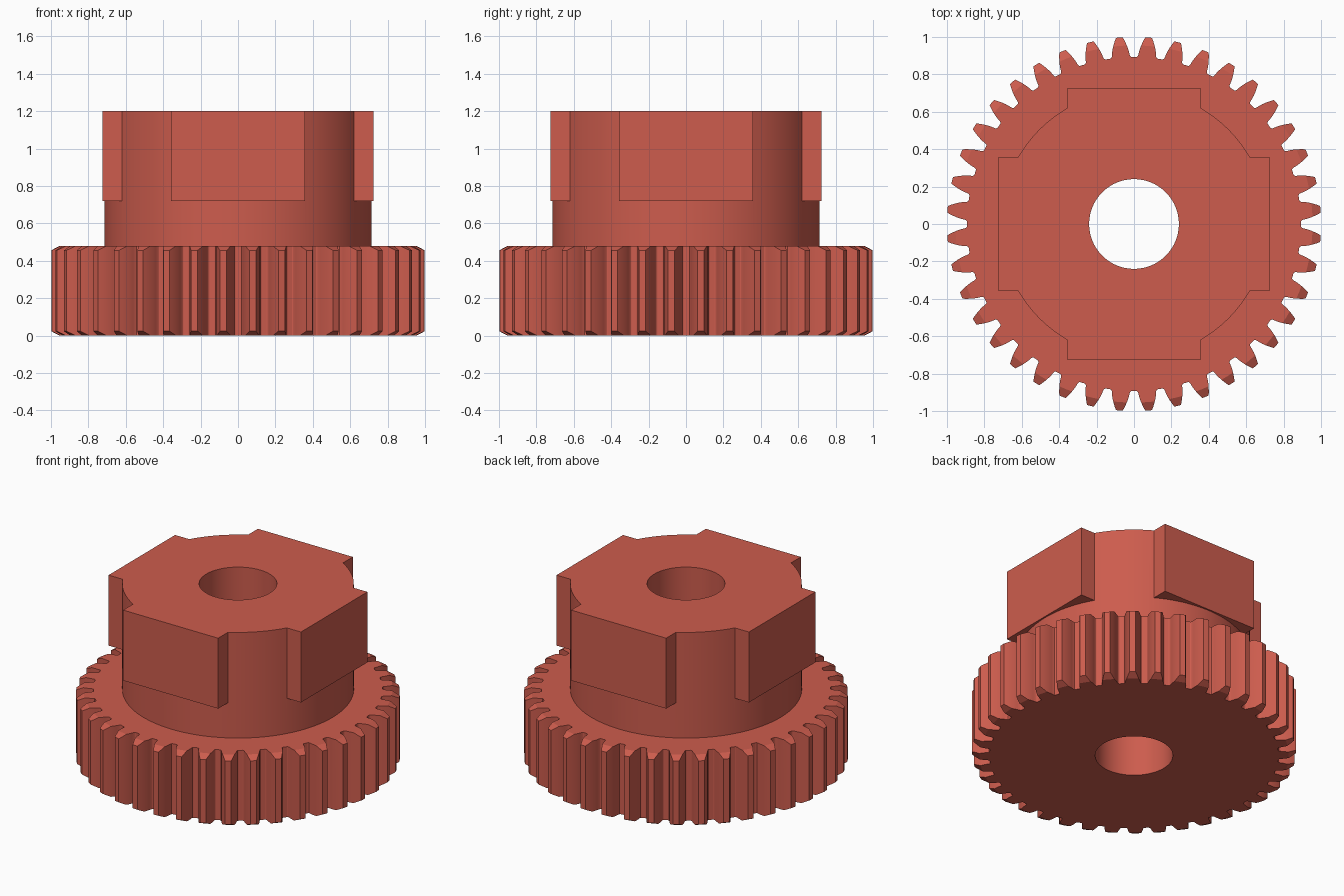
import bpy, bmesh, math

if "Cube" in bpy.data.objects:
    bpy.data.objects.remove(bpy.data.objects["Cube"])

TEETH, TIP_R, WHEEL_H = 40, 1.0, 0.48
HUB_R, BORE_R, TOP = 0.715, 0.24, 1.2

red = bpy.data.materials.new("brick red")
red.diffuse_color = (0.61, 0.108, 0.075, 1)
red.use_nodes = True
red.node_tree.nodes["Principled BSDF"].inputs["Base Color"].default_value = red.diffuse_color


def lathe_or_prism(name, rings):
    """Closed solid from stacked loops of 3D points, all of equal length."""
    bm = bmesh.new()
    loops = [[bm.verts.new(p) for p in ring] for ring in rings]
    n = len(loops[0])
    for a, b in zip(loops, loops[1:]):
        for i in range(n):
            j = (i + 1) % n
            bm.faces.new((a[i], a[j], b[j], b[i]))
    bm.faces.new(loops[0][::-1])
    bm.faces.new(loops[-1])
    mesh = bpy.data.meshes.new(name)
    bm.to_mesh(mesh)
    bm.free()
    mesh.materials.append(red)
    ob = bpy.data.objects.new(name, mesh)
    bpy.context.collection.objects.link(ob)
    return ob


def circle(r, z, n=96):
    return [(r * math.cos(2 * math.pi * i / n), r * math.sin(2 * math.pi * i / n), z)
            for i in range(n)]


def combine(ob, tool, operation):
    mod = ob.modifiers.new(operation.lower(), 'BOOLEAN')
    mod.object, mod.operation, mod.solver = tool, operation, 'EXACT'
    bpy.context.view_layer.objects.active = ob
    bpy.ops.object.modifier_apply(modifier=mod.name)
    bpy.data.objects.remove(tool)


def smooth(ob):
    bpy.ops.object.select_all(action='DESELECT')
    ob.select_set(True)
    bpy.context.view_layer.objects.active = ob
    bpy.ops.object.shade_smooth_by_angle(angle=math.radians(20))


# Involute tooth outline
module = 2 * TIP_R / (TEETH + 2)
pitch_r = module * TEETH / 2
base_r = pitch_r * math.cos(math.radians(20))
root_r = pitch_r - 1.25 * module


def involute(a):
    return math.tan(a) - a


def half_angle(r):
    return (math.pi / (2 * TEETH) + involute(math.radians(20))
            - involute(math.acos(min(1, base_r / r))))


flank = [(root_r, 0.064), (root_r + 0.003, 0.0575)]
flank += [(r, half_angle(r)) for r in (0.902, 0.92, 0.94, 0.96, 0.98, TIP_R)]
tooth = [(r, -a) for r, a in flank] + [(r, a) for r, a in reversed(flank)]
outline = []
for k in range(TEETH):
    mid = 2 * math.pi * (k + 0.5) / TEETH
    outline += [(r * math.cos(mid + a), r * math.sin(mid + a)) for r, a in tooth]

# Gear wheel: toothed disc trimmed by a bevelled blank
wheel = lathe_or_prism("gear_wheel", [[(x, y, z) for x, y in outline] for z in (-0.05, 0.55)])
blank = lathe_or_prism("wheel_blank", [circle(r, z, 160) for r, z in (
    (0.955, 0), (1.012, 0.03), (1.012, WHEEL_H - 0.03), (0.955, WHEEL_H))])
combine(wheel, blank, 'INTERSECT')

# Hub: round lower collar, then a section with four flat lugs
hub = lathe_or_prism("hub_collar", [circle(HUB_R, WHEEL_H), circle(HUB_R, TOP)])
W, D = 0.358, 0.725
start = math.asin(W / HUB_R)
section = []
for k in range(4):
    c, s = round(math.cos(k * math.pi / 2)), round(math.sin(k * math.pi / 2))
    inner = math.sqrt(HUB_R ** 2 - W ** 2) - 0.03
    quarter = [(inner, -W), (D, -W), (D, W), (inner, W), (W + 0.02, W + 0.02)]
    section += [(c * x - s * y, s * x + c * y) for x, y in quarter]
lugs = lathe_or_prism("hub_lugs", [[(x, y, z) for x, y in section] for z in (0.72, TOP)])
combine(hub, lugs, 'UNION')

# Central bore through both parts
for part in (wheel, hub):
    combine(part, lathe_or_prism("bore_cutter", [circle(BORE_R, -0.2, 64), circle(BORE_R, 1.4, 64)]),
            'DIFFERENCE')
    smooth(part)
